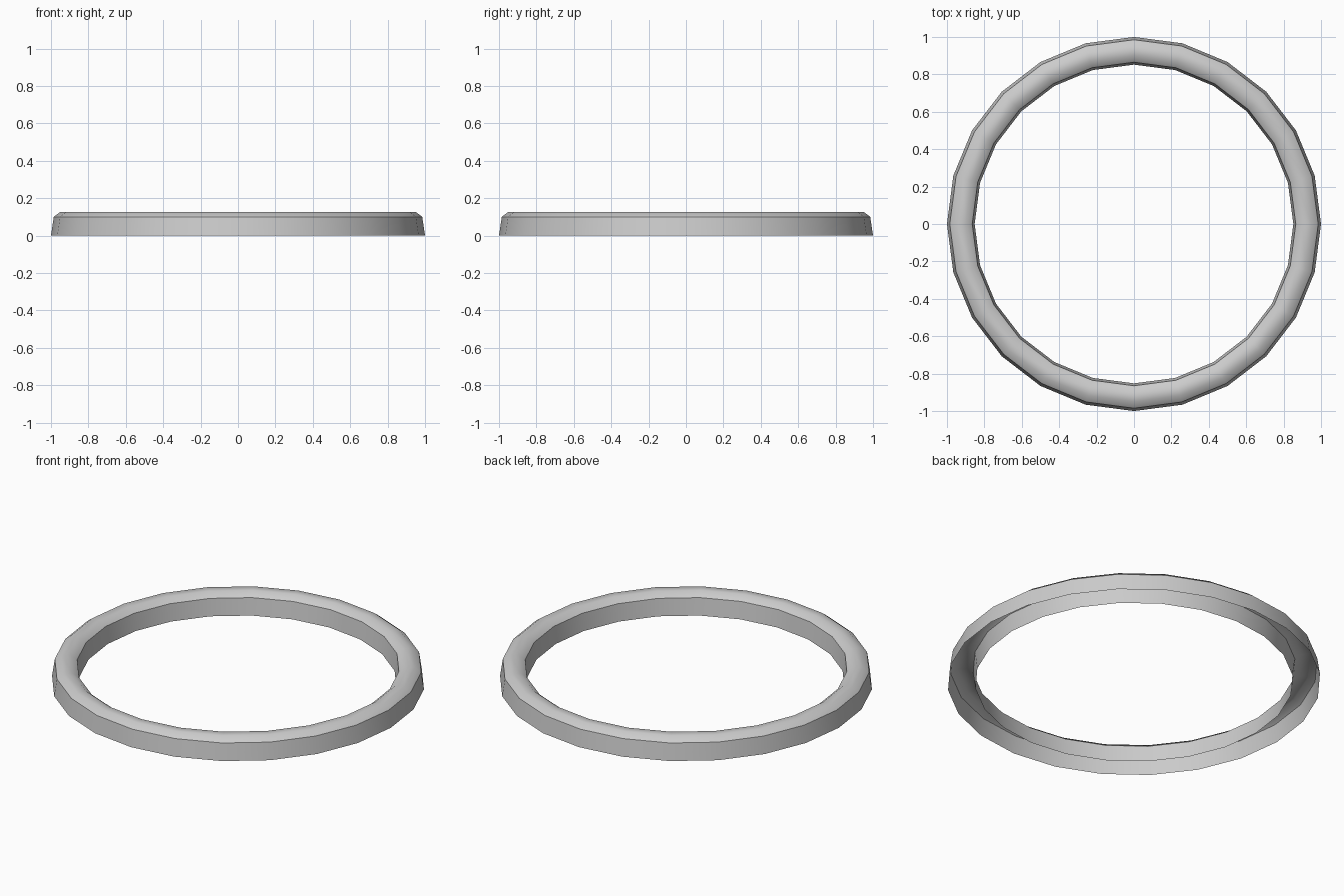
import bpy, bmesh, math

if "Cube" in bpy.data.objects:
    bpy.data.objects.remove(bpy.data.objects["Cube"])

SIDES = 24
# Ring cross-section (radius, height), open underneath
PROFILE = [(1.0, 0.0), (0.985, 0.10), (0.95, 0.127),
           (0.90, 0.127), (0.865, 0.10), (0.852, 0.0)]

# Revolve the profile into a hollow ring
bm = bmesh.new()
rings = []
for i in range(SIDES):
    a = 2 * math.pi * i / SIDES
    rings.append([bm.verts.new((r * math.cos(a), r * math.sin(a), z)) for r, z in PROFILE])
for i in range(SIDES):
    p, q = rings[i], rings[(i + 1) % SIDES]
    for j in range(len(PROFILE) - 1):
        bm.faces.new((p[j], q[j], q[j + 1], p[j + 1]))

mesh = bpy.data.meshes.new("ring")
bm.to_mesh(mesh)
bm.free()
ring = bpy.data.objects.new("ring", mesh)
bpy.context.collection.objects.link(ring)

# Smooth crown and walls, sharp shoulder edges
bpy.context.view_layer.objects.active = ring
ring.select_set(True)
bpy.ops.object.shade_smooth_by_angle(angle=math.radians(40))
